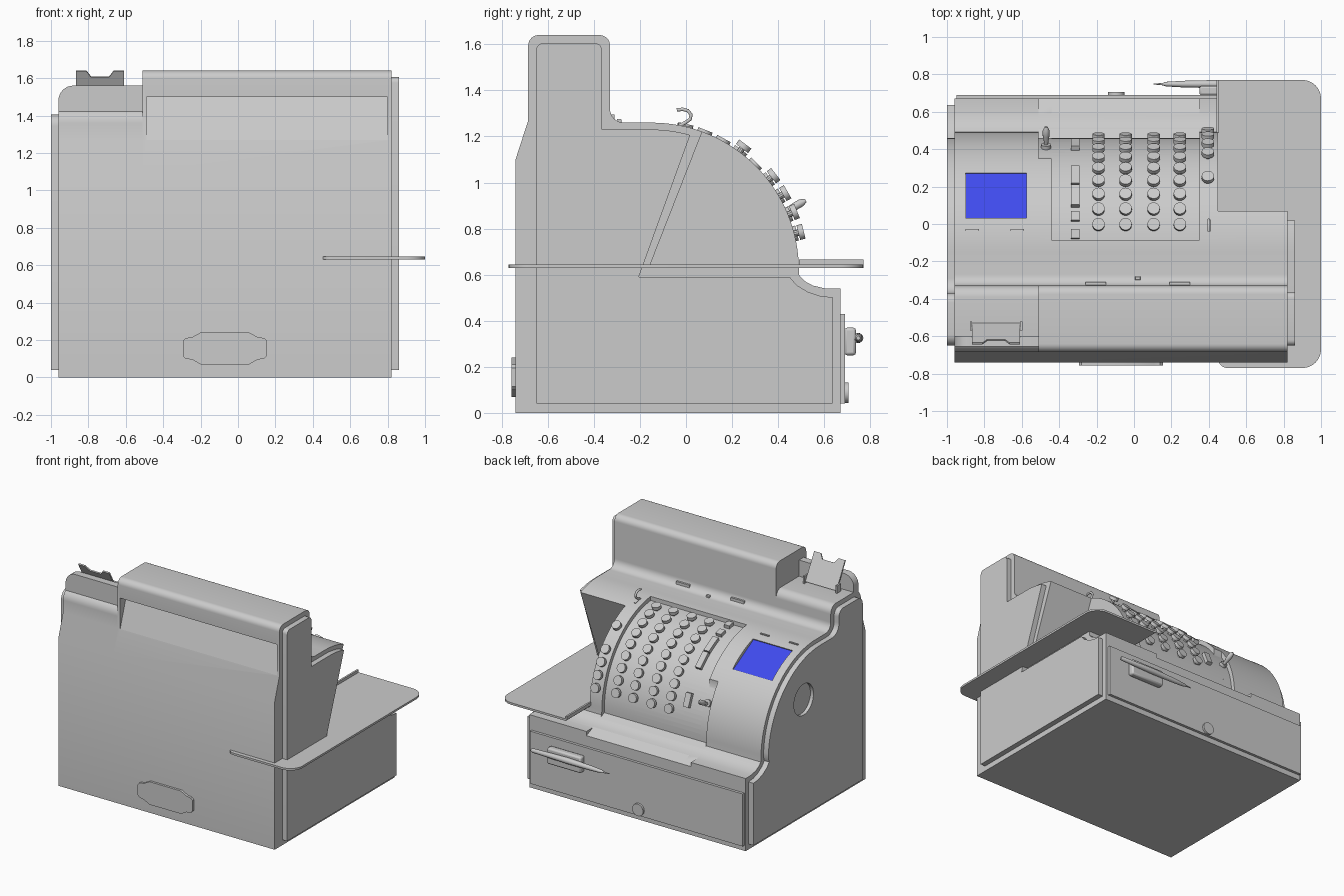
import bpy, bmesh
from math import sin, cos, radians, asin, degrees, sqrt

if "Cube" in bpy.data.objects:
    bpy.data.objects.remove(bpy.data.objects["Cube"])

CY, CZ, R = -0.15, 0.62, 0.64          # centre and radius of the curved front


def finish(ob, name, angle=35):
    ob.name = name
    bpy.ops.object.select_all(action='DESELECT')
    bpy.context.view_layer.objects.active = ob
    ob.select_set(True)
    bpy.ops.object.shade_smooth_by_angle(angle=radians(angle))
    return ob


def arc(cy, cz, r, a0, a1, n=8):
    return [(cy + r * cos(radians(a0 + (a1 - a0) * i / n)),
             cz + r * sin(radians(a0 + (a1 - a0) * i / n))) for i in range(n + 1)]


def prism(name, pts, lo, hi, axis='x'):
    put = {'x': lambda a, b, h: (h, a, b), 'y': lambda a, b, h: (a, h, b),
           'z': lambda a, b, h: (a, b, h)}[axis]
    bm = bmesh.new()
    f0 = [bm.verts.new(put(a, b, lo)) for a, b in pts]
    f1 = [bm.verts.new(put(a, b, hi)) for a, b in pts]
    bm.faces.new(f0)
    bm.faces.new(f1)
    for i in range(len(pts)):
        j = (i + 1) % len(pts)
        bm.faces.new((f0[i], f0[j], f1[j], f1[i]))
    bmesh.ops.recalc_face_normals(bm, faces=bm.faces)
    me = bpy.data.meshes.new(name)
    bm.to_mesh(me)
    bm.free()
    ob = bpy.data.objects.new(name, me)
    bpy.context.collection.objects.link(ob)
    return finish(ob, name)


def box(name, c, s, tilt=0.0, bevel=0.0):
    bpy.ops.mesh.primitive_cube_add(size=1, location=c, rotation=(-radians(tilt), 0, 0))
    ob = bpy.context.object
    ob.scale = s
    bpy.ops.object.transform_apply(location=False, rotation=False, scale=True)
    if bevel:
        m = ob.modifiers.new('bevel', 'BEVEL')
        m.width, m.segments = bevel, 2
    return finish(ob, name)


def cyl(name, c, r, h, rot=(0, 0, 0), n=24):
    bpy.ops.mesh.primitive_cylinder_add(vertices=n, radius=r, depth=h, location=c, rotation=rot)
    return finish(bpy.context.object, name)


def tube(name, pts, depth, radii=None):
    cu = bpy.data.curves.new(name, 'CURVE')
    cu.dimensions, cu.bevel_depth, cu.bevel_resolution, cu.use_fill_caps = '3D', depth, 3, True
    sp = cu.splines.new('POLY')
    sp.points.add(len(pts) - 1)
    for i, p in enumerate(pts):
        sp.points[i].co = (*p, 1)
        sp.points[i].radius = radii[i] if radii else 1
    ob = bpy.data.objects.new(name, cu)
    bpy.context.collection.objects.link(ob)


def cut(ob, cutter):
    m = ob.modifiers.new('cut', 'BOOLEAN')
    m.operation, m.solver, m.object = 'DIFFERENCE', 'EXACT', cutter
    bpy.ops.object.select_all(action='DESELECT')
    bpy.context.view_layer.objects.active = ob
    ob.select_set(True)
    bpy.ops.object.modifier_apply(modifier=m.name)
    bpy.data.objects.remove(cutter)
    finish(ob, ob.name)


def on_arc(x, deg, r):
    return (x, CY + r * sin(radians(deg)), CZ + r * cos(radians(deg)))


# Main body and lower left body share back, curved front and drawer ledge
back = [(-.74, 0), (-.74, 1.10), (-.685, 1.27)]
front = (arc(-.27, 1.32, .06, 180, 270) + arc(CY, CZ, R, 90, 0, 32)
         + [(.492, .595), (.515, .572), (.55, .553), (.6, .541), (.67, .54), (.67, 0)])
hood = arc(-.64, 1.595, .045, 180, 90) + arc(-.375, 1.595, .045, 90, 0)
low_top = arc(-.605, 1.36, .08, 180, 90) + arc(-.39, 1.38, .06, 90, 0)
main = prism('main_body', back + hood + front, -.51, .82)
left = prism('left_body', back + low_top + front, -.96, -.51)

# Keyboard recess, wider at its lower end
for x0, x1, y in ((-.44, .35, -.085), (-.53, -.439, .35)):
    start = 90 - degrees(asin((y - CY) / .61))
    cutter = prism('cutter', arc(CY, CZ, .61, start, 0, 28)
                   + [(.46, .6), (.69, .50), (.9, .50), (.9, 1.45), (y, 1.45)], x0, x1)
    cut(main, cutter)
# Slanted cut above the shelf
cut(main, prism('cutter', [(-.16, .632), (.9, .632), (.9, 1.5), (.18, 1.5)], .45, .9))
# Sloped recess in the back of the hood
cut(main, prism('cutter', [(-.685, 1.27), (-.61, 1.50), (-.8, 1.50), (-.8, 1.27)], -.49, .80))

# Blue display sunk in the left body
cut(left, box('cutter', on_arc(-.7375, 29, .66), (.325, .275, .09), 29))
screen = box('display', on_arc(-.7375, 29, .614), (.323, .273, .008), 29)
blue = bpy.data.materials.new('blue')
blue.diffuse_color = (.05, .07, .85, 1)
blue.use_nodes = True
blue.node_tree.nodes["Principled BSDF"].inputs["Base Color"].default_value = blue.diffuse_color
screen.data.materials.append(blue)

# Side panels, inset from the body outline
ledge = [(.45, .59), (.48, .555), (.53, .525), (.58, .508), (.635, .502), (.635, .04)]
prism('right_panel', [(-.65, .04)] + arc(-.62, 1.575, .03, 180, 90, 5)
      + arc(-.395, 1.575, .03, 90, 0, 5) + [(-.365, 1.23)]
      + arc(CY, CZ, .61, 90, 74, 6) + [(-.205, .59)] + ledge, .81, .86)
panel = prism('left_panel', [(-.65, .04)] + arc(-.59, 1.345, .06, 180, 90)
              + arc(-.42, 1.355, .05, 90, 0) + arc(-.29, 1.31, .08, 180, 270)
              + arc(CY, CZ, .61, 90, 0, 28) + ledge, -1.0, -.95)
cut(panel, cyl('cutter', (-1.0, .045, .9), .115, .05, (0, radians(90), 0), 32))

# Shelf with rounded corners and a raised strip on its inner edge
prism('shelf', arc(.50, -.72, .05, 180, 270) + arc(.90, -.67, .10, 270, 360)
      + arc(.90, .67, .10, 0, 90) + [(.45, .77)], .63, .645, 'z')
box('shelf_strip', (.447, .63, .652), (.014, .28, .026))

# Paper guard behind the left body, with a notched tilted plate and brackets
prism('paper_guard', [(-.96, 1.36)] + arc(-.88, 1.48, .08, 180, 90)
      + [(-.51, 1.56), (-.51, 1.36)], -.655, -.60, 'y')
plate = prism('receipt_plate', [(-.865, 0), (-.61, 0), (-.61, .215), (-.665, .215), (-.69, .178),
                                (-.785, .178), (-.81, .215), (-.865, .215)], -.005, .005, 'y')
plate.location, plate.rotation_euler = (0, -.535, 1.45), (radians(29), 0, 0)
for x in (-.872, -.603):
    box('plate_bracket', (x, -.545, 1.46), (.012, .05, .07))

# Round keys: four columns in the recess, a fifth on the right strip
for x, rows, base in [(x, range(9), .60) for x in (-.19, -.045, .105, .245)] + [(.395, (3, 5, 6, 7, 8), .63)]:
    for i in rows:
        t = 13.3 + 7.8 * i
        rot = (-radians(t), 0, 0)
        cyl('key_stem', on_arc(x, t, base + .015), .014, .04, rot, 10)
        cyl('key', on_arc(x, t, base + .04), .033, .024, rot)

# Bar keys left of the round ones
for t, length in ((9, .05), (18, .05), (29, .125), (41, .125), (67.5, .10)):
    box('bar_key', on_arc(-.315, t, .62), (.045, length, .03), t)

# Lever on the left, hook lever and its slot on the right
cyl('lever_base', on_arc(-.47, 66, .615), .026, .03, (-radians(66), 0, 0))
tube('lever', [(-.47, .40, .86), (-.47, .445, .882), (-.47, .47, .895), (-.47, .50, .912),
               (-.47, .52, .922)], .018, [.5, .7, 1, 1, .45])
tube('hook_lever', [(.40, -.04, 1.315), (.40, -.015, 1.318), (.40, .008, 1.312), (.40, .022, 1.295),
                    (.40, .018, 1.275), (.40, 0, 1.262), (.40, -.03, 1.245)], .008)
box('lever_slot', on_arc(.40, 13.5, .641), (.012, .06, .006), 13.5)

# Small label strips on the top and on the left body
for x in (-.865, -.625):
    box('left_strip', on_arc(x, 10.5, .642), (.072, .01, .012), 10.5)
for x in (-.205, .245):
    box('hood_strip', (x, -.318, 1.285), (.11, .016, .022))
box('hood_peg', (.02, -.29, 1.267), (.03, .02, .018), 0, .004)

# Drawer with handle, pen and lock
box('drawer_front', (-.075, .675, .235), (1.75, .03, .39))
box('drawer_handle', (.49, .713, .31), (.28, .05, .12), 0, .012)
tube('pen', [(.75, .748, .325), (.735, .748, .325), (.45, .748, .325), (.26, .748, .322),
             (.17, .748, .32), (.155, .748, .32), (.105, .748, .32)],
     .022, [.4, .7, 1, .8, .55, .3, .1])
cyl('drawer_lock', (-.095, .695, .088), .045, .02, (radians(90), 0, 0))

# Plaque on the back: tall centre with rounded ends
half = [(.14, .042), (.145, .085)][1:]
quarter = [(.225, .04), (.21, .055), (.175, .06), (.13, .085)]
outline = (quarter + [(-x, z) for x, z in reversed(quarter)]
           + [(-x, -z) for x, z in quarter] + [(x, -z) for x, z in reversed(quarter)])
prism('back_plaque', [(x - .07, z + .155) for x, z in outline], -.757, -.735, 'y')
